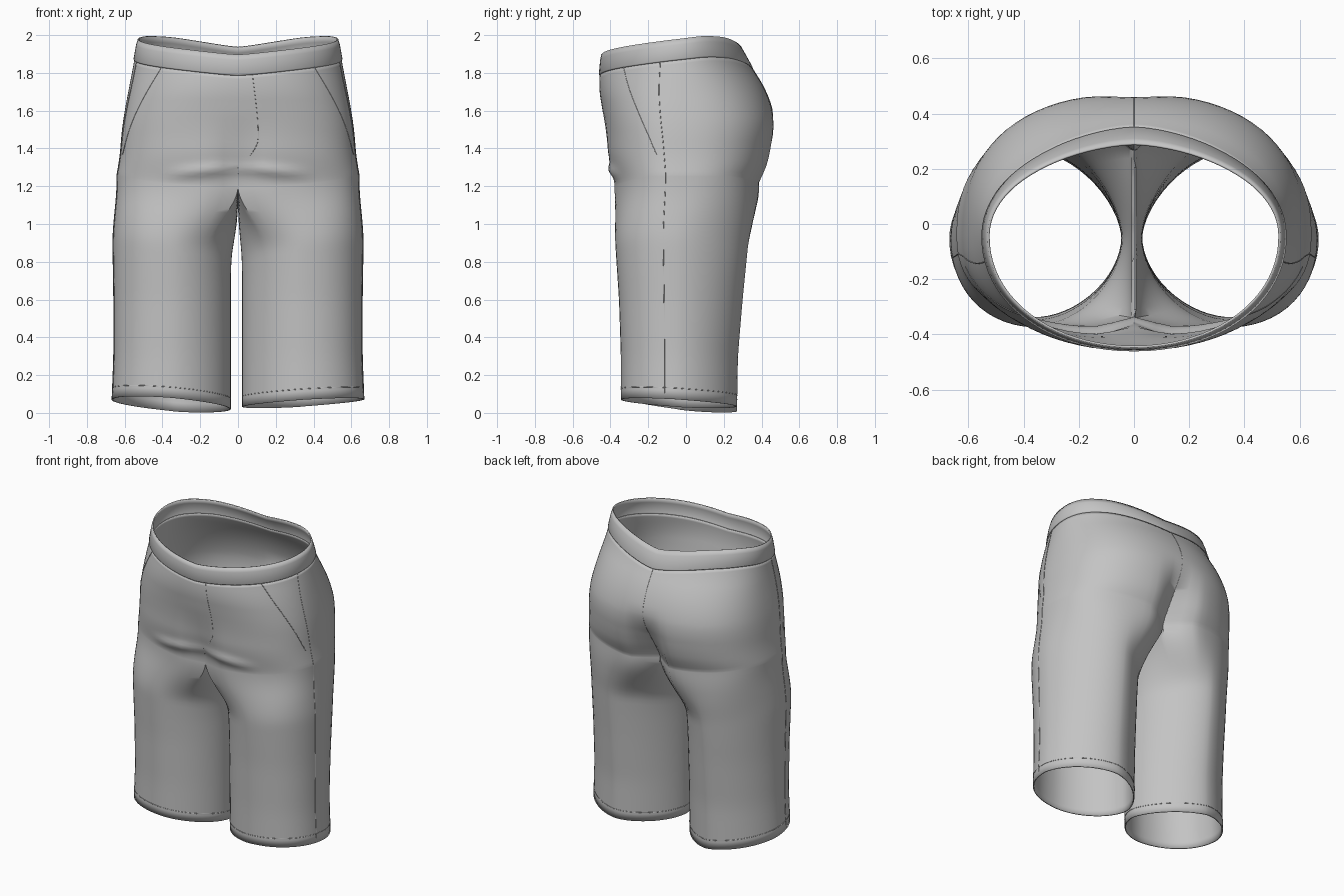
import bpy, bmesh, math
from mathutils import Vector

if "Cube" in bpy.data.objects:
    bpy.data.objects.remove(bpy.data.objects["Cube"])

# height, half width, front depth, back depth
PROFILE = [(0, .672, -.345, .27), (.3, .66, -.345, .275), (.6, .66, -.355, .30),
           (.9, .665, -.375, .33), (1.1, .662, -.385, .355), (1.2, .652, -.382, .385),
           (1.27, .642, -.395, .425), (1.35, .627, -.418, .452), (1.5, .615, -.427, .475),
           (1.6, .60, -.442, .462), (1.72, .577, -.462, .418), (1.85, .552, -.452, .335),
           (1.95, .535, -.445, .285), (2.05, .52, -.44, .255)]
RIM = [(-90, 1.895), (-60, 1.925), (0, 1.98), (25, 1.997), (50, 1.99), (70, 1.965), (90, 1.935)]
CROTCH = [(-90, 1.20), (-60, 1.22), (-20, 1.26), (30, 1.26), (90, 1.21)]


def lerp(a, b, t):
    return a + (b - a) * t


def smooth(t):
    t = min(1, max(0, t))
    return t * t * (3 - 2 * t)


def table(rows, v, k=1):
    v = min(rows[-1][0], max(rows[0][0], v))
    for p, q in zip(rows, rows[1:]):
        if v <= q[0]:
            return lerp(p[k], q[k], (v - p[0]) / (q[0] - p[0]))


def profile(z, k):
    return sum(table(PROFILE, z + d, k) for d in (-.04, 0, .04)) / 3


def rim(a):
    return sum(table(RIM, a + d) for d in (-6, 0, 6)) / 3


def oval(deg, n):
    c, s = math.cos(math.radians(deg)), math.sin(math.radians(deg))
    e = 2 / n
    return math.copysign(abs(c) ** e, c), math.copysign(abs(s) ** e, s)


def depth(s, z, y0):
    return y0 + s * ((profile(z, 3) - y0) if s > 0 else (y0 - profile(z, 2)))


def body(a, z):
    """Half outline of the seat, from front centre to back centre."""
    c, s = oval(a, lerp(2.4, 2.05, smooth((z - 1.5) / .4)))
    x, y = profile(z, 1) * max(0, c), depth(s, z, -.04)
    cleft = math.exp(-(x / .09) ** 2) * smooth((1.62 - z) / .38)
    y += cleft * (-.12 if s > 0 else .04)
    if s < 0:  # cloth folds beside the crotch
        y -= .018 * math.exp(-((z - 1.30 + .1 * x) / .03) ** 2) * smooth((.42 - x) / .2) * smooth(x / .1)
    return x, y


def leg(a, z, side):
    """Closed outline of one leg, pointed towards the back."""
    c = math.cos(math.radians(a))
    s = math.sin(math.radians(a))
    n = (1.75 if c > 0 else 1.65) if s > 0 else (2.15 if c > 0 else 1.8)
    c, s = oval(a, n)
    inner = .022 if side > 0 else .038
    inner *= smooth((1.2 - z) / .5) * .8 + .2
    outer = profile(z, 1)
    return (inner + outer) / 2 + c * (outer - inner) / 2, depth(s, z, -.05)


def hem(a, side):
    c, s = math.cos(math.radians(a)), math.sin(math.radians(a))
    if side > 0:
        return .052 + .02 * c - .018 * s
    return .045 + .025 * c - .035 * s


def point(side, a, t):
    """a: -90..90 outside, 90..270 inseam; t: 0..1 seat, 1..2 leg."""
    if t <= 1:
        z = lerp(rim(a) - .11, table(CROTCH, a), t)
        x, y = body(a, z)
        return Vector((side * x, y, z))
    s = t - 1
    if a <= 90:
        top = table(CROTCH, a)
        (tx, ty), la = body(a, top), a * 125 / 90
    else:  # crotch seam running under the body
        v = (a - 90) / 180
        zb, zf = table(CROTCH, 90), table(CROTCH, -90)
        top = lerp(zb, zf, v) - .055 * math.sin(math.pi * v) ** .8
        tx, ty = 0, lerp(body(90, zb)[1], body(-90, zf)[1], v)
        la = lerp(125, 235, v)
    z = lerp(top, hem(la, side), s)
    x, y = leg(la, z, side)
    b = smooth(s / .3)
    return Vector((side * lerp(tx, x, b), lerp(ty, y, b), z))


def mesh_object(name, bm, thickness):
    bmesh.ops.remove_doubles(bm, verts=bm.verts, dist=.0004)
    bmesh.ops.recalc_face_normals(bm, faces=bm.faces)
    me = bpy.data.meshes.new(name)
    bm.to_mesh(me)
    bm.free()
    ob = bpy.data.objects.new(name, me)
    bpy.context.collection.objects.link(ob)
    me.materials.append(cloth)
    mod = ob.modifiers.new("cloth_thickness", 'SOLIDIFY')
    mod.thickness, mod.offset = thickness, -1
    bpy.ops.object.select_all(action='DESELECT')
    ob.select_set(True)
    bpy.context.view_layer.objects.active = ob
    bpy.ops.object.shade_smooth_by_angle(angle=math.radians(40))
    return ob


def skin(bm, rows, closed=False):
    vs = [[bm.verts.new(p) for p in r] for r in rows]
    n = len(vs[0])
    for r, q in zip(vs, vs[1:]):
        for i in range(n if closed else n - 1):
            j = (i + 1) % n
            bm.faces.new((r[i], r[j], q[j], q[i]))


def seam(name, pts, r=.002, closed=False):
    cu = bpy.data.curves.new(name, 'CURVE')
    cu.dimensions = '3D'
    cu.bevel_depth, cu.bevel_resolution = r, 1
    sp = cu.splines.new('POLY')
    sp.points.add(len(pts) - 1)
    for p, q in zip(sp.points, pts):
        p.co = (*q, 1)
    sp.use_cyclic_u = closed
    cu.materials.append(cloth)
    bpy.context.collection.objects.link(bpy.data.objects.new(name, cu))


cloth = bpy.data.materials.new("grey_cloth")
cloth.diffuse_color = (.55, .55, .55, 1)
cloth.use_nodes = True
cloth.node_tree.nodes["Principled BSDF"].inputs["Base Color"].default_value = cloth.diffuse_color

OUT = [-90 + 180 * i / 40 for i in range(41)]
RING = OUT + [90 + 180 * i / 18 for i in range(1, 18)]

# seat and legs
bm = bmesh.new()
for side in (1, -1):
    skin(bm, [[point(side, a, i / 30) for a in OUT] for i in range(31)])
    skin(bm, [[point(side, a, 1.00001 + .99999 * (i / 36) ** 1.4) for a in RING] for i in range(37)], True)
mesh_object("shorts_body", bm, .008)

# waistband, standing slightly proud of the seat
bm = bmesh.new()
for side in (1, -1):
    rows = []
    for k, out in ((0, 0), (.03, .004), (.105, .005), (.112, 0)):
        row = []
        for a in OUT:
            z = rim(a) - k
            x, y = body(a, z)
            s = math.sin(math.radians(a))
            row.append((side * (x + out * math.cos(math.radians(a))), y + out * s, z))
        rows.append(row)
    skin(bm, rows)
mesh_object("waistband", bm, .008)

# stitched seams
for side, label in ((1, "right"), (-1, "left")):
    seam("side_seam_" + label, [point(side, -8 - 5 * smooth(1 - t / 40), t / 40) for t in range(80)])
    seam("pocket_seam_" + label, [point(side, lerp(-44, -14, i / 20), .82 * i / 20) for i in range(21)])
    seam("hem_stitch_" + label, [point(side, a, 1.95) for a in RING], .002, True)
seam("fly_seam", [point(1, lerp(-83, -90, smooth((i - 14) / 8)), .9 * i / 22) for i in range(23)], .0015)
seam("back_seam", [point(1, 90, i / 20) for i in range(21)], .0015)
